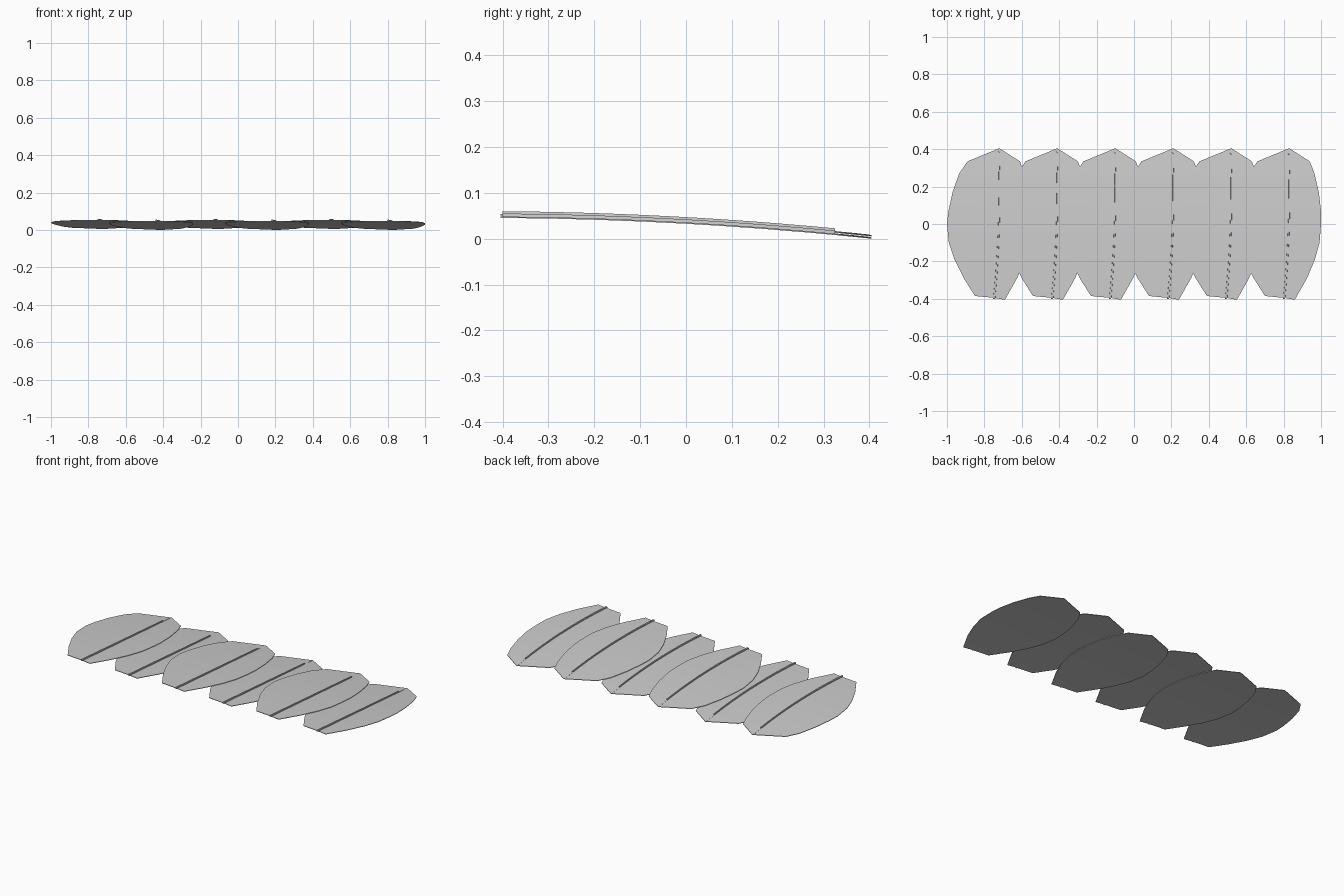
import bpy, bmesh

cube = bpy.data.objects.get("Cube")
if cube:
    bpy.data.objects.remove(cube)

grey = bpy.data.materials.new("light grey")
grey.use_nodes = True
COLOUR = (0.6, 0.6, 0.6, 1)
grey.diffuse_color = COLOUR
grey.node_tree.nodes["Principled BSDF"].inputs["Base Color"].default_value = COLOUR

# Blade outline: y, left edge, right edge, measured from the pointed tip
ROWS = [(0.335, -0.17, 0.11), (0.27, -0.215, 0.135), (0.17, -0.25, 0.158),
        (0.07, -0.272, 0.17), (0, -0.28, 0.17), (-0.1, -0.27, 0.162),
        (-0.19, -0.24, 0.137), (-0.29, -0.19, 0.095), (-0.395, -0.13, 0.03)]
TIP_Y = 0.405
PITCH = 0.31
THICK = 0.003


def height(y):
    """Gentle arch sloping down to the tip."""
    return 0.035 - 0.056 * y - 0.06 * y * y


def quill_x(y):
    return -0.002 + 0.03 * y - 0.085 * y * y


def finish(name, bm, smooth):
    bmesh.ops.recalc_face_normals(bm, faces=bm.faces)
    mesh = bpy.data.meshes.new(name)
    bm.to_mesh(mesh)
    bm.free()
    mesh.materials.append(grey)
    obj = bpy.data.objects.new(name, mesh)
    bpy.context.collection.objects.link(obj)
    if smooth:
        bpy.ops.object.select_all(action="DESELECT")
        bpy.context.view_layer.objects.active = obj
        obj.select_set(True)
        bpy.ops.object.shade_smooth_by_angle()
    return obj


def blade(name, x, z):
    """Thin closed sheet lofted through the outline rows."""
    bm = bmesh.new()
    layers = []
    for side in (THICK / 2, -THICK / 2):
        tip = bm.verts.new((x, TIP_Y, z + height(TIP_Y) + side))
        lines = []
        for i, (y, left, right) in enumerate(ROWS):
            skew = 0.01 if i == len(ROWS) - 1 else 0
            line = []
            for px, py in ((left, y + skew), (quill_x(y), y), (right, y - skew)):
                line.append(bm.verts.new((x + px, py, z + height(py) + side)))
            lines.append(line)
        for k in range(2):
            bm.faces.new((tip, lines[0][k], lines[0][k + 1]))
            for a, b in zip(lines, lines[1:]):
                bm.faces.new((a[k], b[k], b[k + 1], a[k + 1]))
        rim = [tip] + [l[0] for l in lines] + [lines[-1][1]]
        rim += [l[2] for l in reversed(lines)]
        layers.append(rim)
    top, low = layers
    for i in range(len(top)):
        j = (i + 1) % len(top)
        bm.faces.new((top[i], top[j], low[j], low[i]))
    finish(name, bm, True)


def quill(name, x, z, start, end, rise, steps):
    """Narrow raised bar following the arch of the blade."""
    bm = bmesh.new()
    rings = []
    for i in range(steps + 1):
        y = start + (end - start) * i / steps
        half = 0.0055 - 0.003 * (y + 0.4)
        cx, cz = x + quill_x(y), z + height(y)
        rings.append([bm.verts.new((cx + sx * half, y, cz + dz)) for sx, dz in
                      ((-1, -0.001), (1, -0.001), (0.8, rise), (-0.8, rise))])
    for a, b in zip(rings, rings[1:]):
        for k in range(4):
            m = (k + 1) % 4
            bm.faces.new((a[k], a[m], b[m], b[k]))
    bm.faces.new(rings[0])
    bm.faces.new(rings[-1])
    finish(name, bm, True)


# Six overlapping feathers, every other one lying on top of its neighbours
for n in range(6):
    x = -0.72 + n * PITCH
    z = 0.005 if n % 2 == 0 else 0
    blade(f"feather_blade_{n + 1}", x, z)
    quill(f"feather_quill_{n + 1}", x, z, -0.4, 0.325, 0.008, 12)
    quill(f"feather_quill_tip_{n + 1}", x, z, 0.325, 0.4, 0.002, 2)

# Rest the lowest point on the ground
parts = [o for o in bpy.data.objects if o.name.startswith("feather_")]
lowest = min(v.co.z for o in parts for v in o.data.vertices)
for o in parts:
    for v in o.data.vertices:
        v.co.z -= lowest
